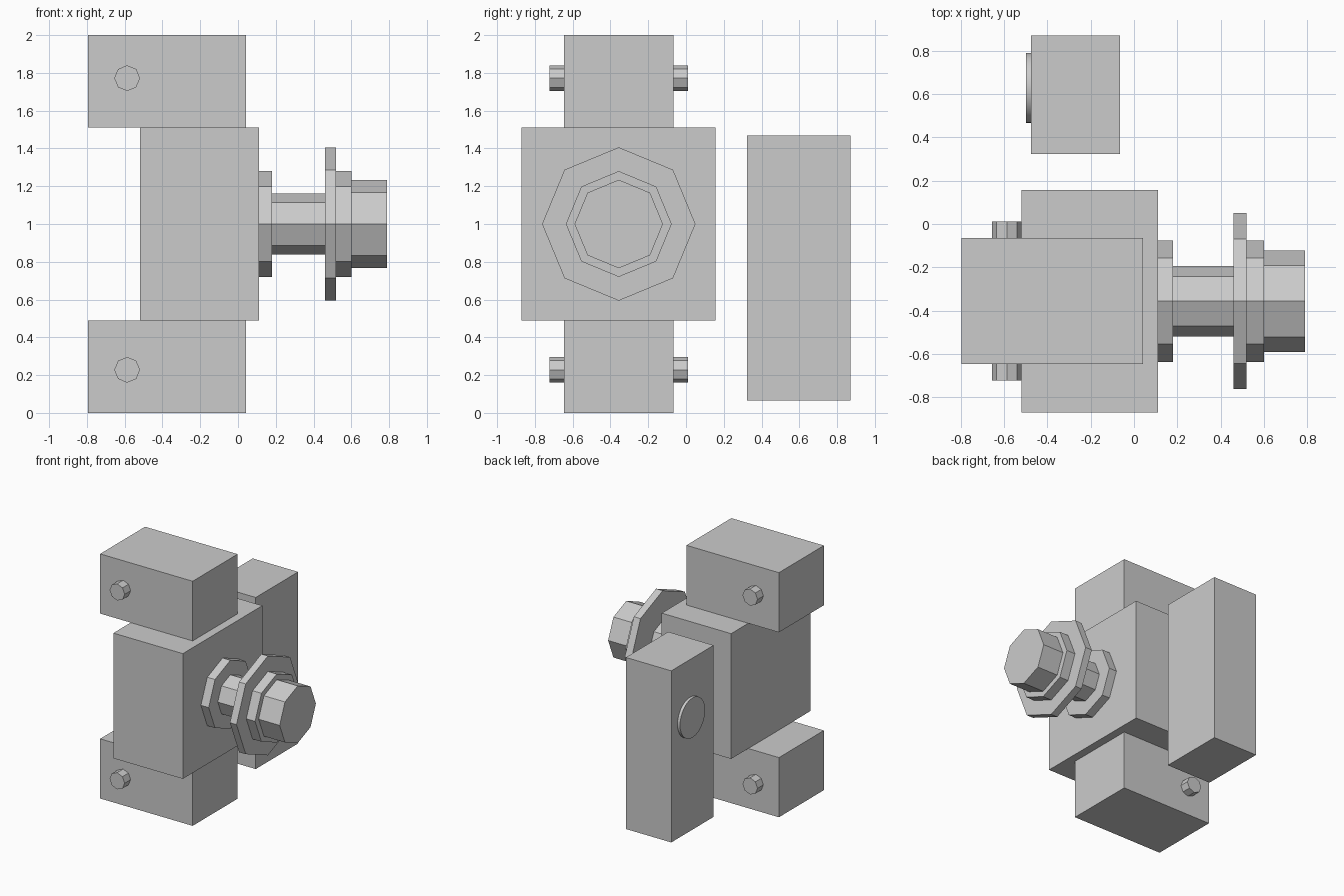
import bpy
import math

if "Cube" in bpy.data.objects:
    bpy.data.objects.remove(bpy.data.objects["Cube"])

YC, ZC = -0.356, 1.0  # shared axis of the shaft and housing


def box(name, x, y, z):
    """Box from (min, max) ranges on each axis."""
    bpy.ops.mesh.primitive_cube_add(
        size=1, location=[(r[0] + r[1]) / 2 for r in (x, y, z)])
    ob = bpy.context.object
    ob.name = name
    ob.scale = [r[1] - r[0] for r in (x, y, z)]
    bpy.ops.object.transform_apply(location=False, rotation=False, scale=True)
    return ob


def cylinder(name, radius, centre, length, axis, sides=8):
    """Flat-sided cylinder along x or y with corners on the main axes."""
    rot = (0, math.pi / 2, 0) if axis == 'x' else (math.pi / 2, 0, 0)
    bpy.ops.mesh.primitive_cylinder_add(
        vertices=sides, radius=radius, depth=length, location=centre, rotation=rot)
    ob = bpy.context.object
    ob.name = name
    return ob


# Main housing
box("housing", (-0.518, 0.11), (-0.87, 0.157), (0.488, 1.512))

# End blocks, each with a pin head on both sides
for label, z, pin_z in (("lower", (0, 0.488), 0.228), ("upper", (1.512, 2), 1.772)):
    box(label + "_block", (-0.795, 0.042), (-0.646, -0.065), z)
    for side, s in (("front", -1), ("back", 1)):
        cylinder(f"{label}_{side}_pin", 0.068,
                 (-0.587, YC + s * 0.3285, pin_z), 0.077, 'y')

# Octagonal shaft and collars, from the housing outwards
for name, x0, x1, radius in (
        ("base_collar", 0.11, 0.18, 0.28),
        ("shaft", 0.18, 0.46, 0.162),
        ("wide_flange", 0.46, 0.52, 0.406),
        ("outer_collar", 0.52, 0.60, 0.28),
        ("end_knob", 0.60, 0.79, 0.234)):
    cylinder(name, radius, ((x0 + x1) / 2, YC, ZC), x1 - x0, 'x')

# Separate upright block with a round disc on its left face
box("upright_block", (-0.476, -0.065), (0.322, 0.87), (0.066, 1.469))
disc = cylinder("round_disc", 0.162, (-0.487, 0.628, ZC), 0.024, 'x', 32)
bpy.ops.object.shade_smooth_by_angle()
